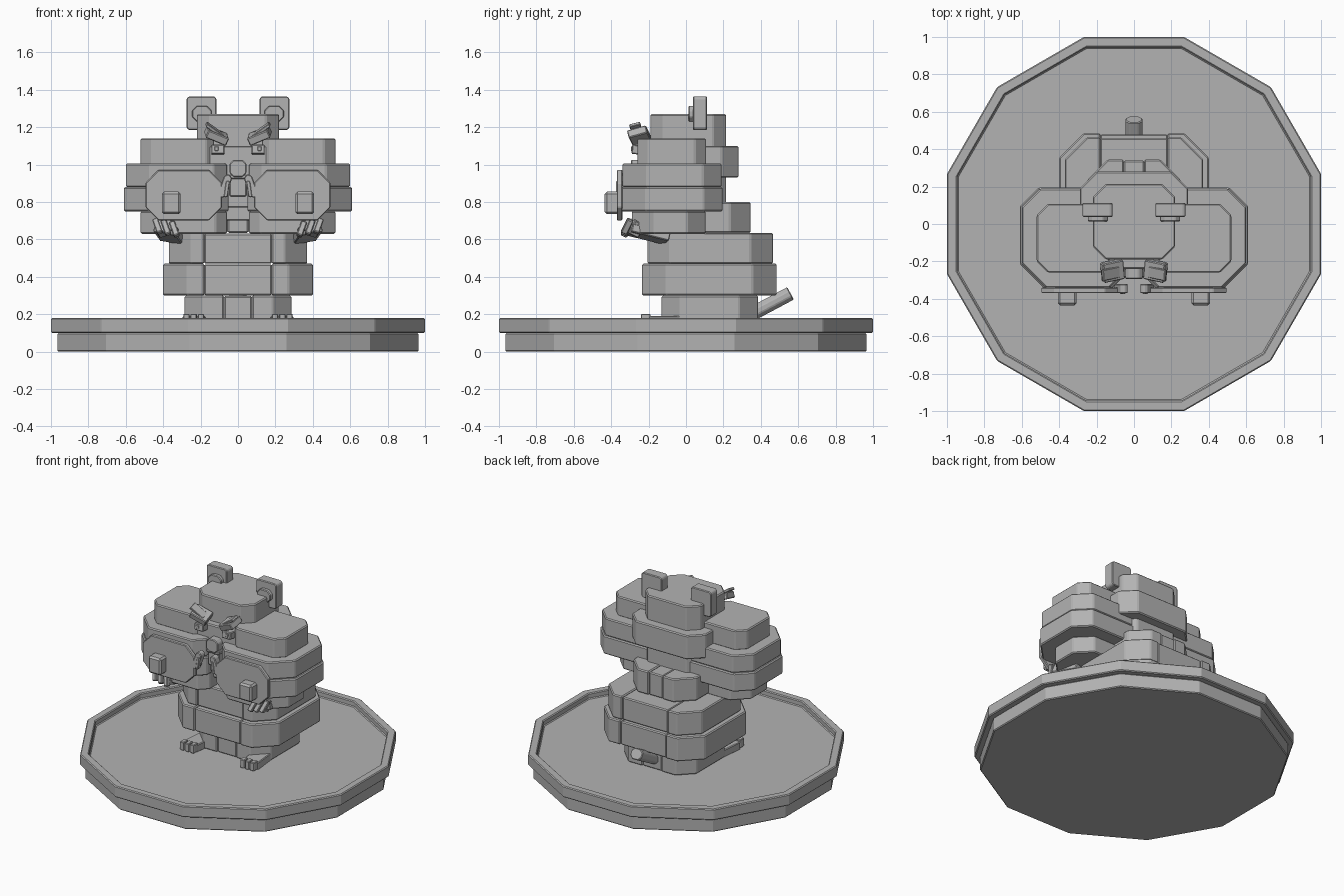
import bpy
import bmesh
import math
from mathutils import Vector

cube = bpy.data.objects.get("Cube")
if cube:
    bpy.data.objects.remove(cube, do_unlink=True)

GREY = (0.45, 0.45, 0.45, 1)
mat = bpy.data.materials.new("plain_grey")
mat.use_nodes = True
mat.diffuse_color = GREY
mat.node_tree.nodes["Principled BSDF"].inputs["Base Color"].default_value = GREY


def prism(name, outline, low, high, bevel=0.007, mirror=False):
    """Extrude a flat outline upward from low to high."""
    bm = bmesh.new()
    face = bm.faces.new([bm.verts.new((x, y, low)) for x, y in outline])
    top = bmesh.ops.extrude_face_region(bm, geom=[face])["geom"]
    bmesh.ops.translate(bm, vec=(0, 0, high - low),
                        verts=[v for v in top if isinstance(v, bmesh.types.BMVert)])
    bmesh.ops.recalc_face_normals(bm, faces=bm.faces)
    mesh = bpy.data.meshes.new(name)
    bm.to_mesh(mesh)
    bm.free()
    mesh.materials.append(mat)
    obj = bpy.data.objects.new(name, mesh)
    bpy.context.collection.objects.link(obj)
    if bevel:
        mod = obj.modifiers.new("soft_edges", 'BEVEL')
        mod.width = bevel
        mod.segments = 1
    if mirror:
        mod = obj.modifiers.new("mirror", 'MIRROR')
        mod.mirror_object = axis
    return obj


def cut_rect(x0, x1, y0, y1, fl=0, fr=0, br=0, bl=0):
    """Rectangle whose front/back left/right corners are cut by the given sizes."""
    pts = []
    for x, y, sx, sy, c in ((x0, y0, 1, 1, fl), (x1, y0, -1, 1, fr),
                            (x1, y1, -1, -1, br), (x0, y1, 1, -1, bl)):
        pair = [(x, y + sy * c), (x + sx * c, y)] if c else [(x, y)]
        pts += pair if sx == sy else pair[::-1]
    return pts


def slab(name, xs, ys, zs, cuts=(0, 0, 0, 0), mirror=False, bevel=0.007):
    return prism(name, cut_rect(*xs, *ys, *cuts), *zs, bevel, mirror)


def block(name, centre, size, rot=(0, 0, 0), corner=0, bevel=0.005, mirror=True):
    """Box about its own centre, turned by degrees; corner cuts are seen along local z."""
    a, b, c = (s / 2 for s in size)
    obj = prism(name, cut_rect(-a, a, -b, b, *[corner] * 4), -c, c, bevel, mirror)
    obj.location = centre
    obj.rotation_euler = [math.radians(r) for r in rot]
    return obj


def ring(apothem):
    r = apothem / math.cos(math.pi / 12)
    return [(r * math.cos(math.pi / 12 + k * math.pi / 6),
             r * math.sin(math.pi / 12 + k * math.pi / 6)) for k in range(12)]


axis = bpy.data.objects.new("mirror_axis", None)
axis.hide_render = True
bpy.context.collection.objects.link(axis)

# Twelve-sided stand with a sunken floor
prism("stand_foot", ring(0.965), 0, 0.1, 0.006)
rim = prism("stand_rim", ring(1.0), 0.1, 0.18, 0)
bm = bmesh.new()
bm.from_mesh(rim.data)
lid = max(bm.faces, key=lambda f: f.calc_center_median().z)
bmesh.ops.inset_region(bm, faces=[lid], thickness=0.055, use_even_offset=True)
hole = bmesh.ops.extrude_face_region(bm, geom=[lid])["geom"]
bmesh.ops.translate(bm, vec=(0, 0, -0.04),
                    verts=[v for v in hole if isinstance(v, bmesh.types.BMVert)])
bmesh.ops.delete(bm, geom=[lid], context='FACES') if lid.is_valid else None
bmesh.ops.recalc_face_normals(bm, faces=bm.faces)
bm.to_mesh(rim.data)
bm.free()
rim.modifiers.new("soft_edges", 'BEVEL').width = 0.006

# Stacked body tiers: side pieces, with a centre strip set in a little
tiers = (("hips", 0.075, 0.285, -0.13, 0.385, 0.14, 0.3, 0.1),
         ("belly", 0.18, 0.4, -0.235, 0.485, 0.3, 0.47, 0.13),
         ("chest", 0.18, 0.37, -0.205, 0.465, 0.47, 0.635, 0.12),
         ("hump", 0.055, 0.25, -0.12, 0.345, 0.635, 0.8, 0.11))
for name, inner, outer, front, back, low, high, cut in tiers:
    slab(name + "_side", (inner, outer), (front, back), (low, high), (0, cut, cut, 0), True)
    slab(name + "_centre", (-inner, inner), (front + 0.006, back - 0.006), (low, high - 0.003))

# Head
slab("head_cap", (-0.22, 0.22), (-0.19, 0.215), (0.7, 1.27), (0.07,) * 4)
slab("head_back", (-0.29, 0.29), (0.0, 0.28), (0.93, 1.1), (0, 0, 0.09, 0.09))
slab("face_panel", (-0.17, 0.17), (-0.24, 0.1), (0.77, 1.1))
slab("jaw", (0.06, 0.52), (-0.29, 0.105), (0.63, 0.752), (0.06, 0.12, 0.1, 0), True)
slab("cheek_lower", (0.05, 0.61), (-0.345, 0.195), (0.75, 0.88), (0.07, 0.13, 0.1, 0), True)
slab("cheek_upper", (0.06, 0.6), (-0.34, 0.19), (0.88, 1.005), (0.07, 0.13, 0.1, 0), True)
slab("temple", (0.13, 0.52), (-0.26, 0.108), (1.0, 1.14), (0.04, 0.06, 0.06, 0), True)

# Ears
block("ear", (0.195, 0.075, 1.275), (0.16, 0.18, 0.075), (90, 0, 0), 0.012)
block("ear_inner", (0.193, 0.03, 1.272), (0.105, 0.085, 0.035), (90, 0, 0), 0.025)

# Eyes, brows, nose, mouth
block("eye", (0.108, -0.262, 1.08), (0.07, 0.055, 0.05), (-6, 0, 0))
block("pupil", (0.115, -0.29, 1.085), (0.022, 0.01, 0.022), bevel=0.002)
block("brow", (0.115, -0.25, 1.155), (0.12, 0.105, 0.045), (17, -22, -12))
block("brow_tuft", (0.125, -0.265, 1.185), (0.11, 0.06, 0.018), (17, -35, -12), bevel=0.003)
block("nose", (0, -0.265, 0.98), (0.09, 0.09, 0.06), (90, 0, 0), 0.02, mirror=False)
block("mouth", (0, -0.255, 0.88), (0.09, 0.04, 0.1), mirror=False)
block("lip", (0, -0.262, 0.935), (0.1, 0.05, 0.025), mirror=False)
block("whisker_tooth", (0.07, -0.345, 0.885), (0.045, 0.13, 0.05), (90, -20, 0), 0.015)
block("whisker_tooth_tip", (0.06, -0.358, 0.87), (0.022, 0.09, 0.03), (90, -8, 0), 0.006)

# Cheek pads with a stud on each
block("cheek_pad", (0.29, -0.355, 0.837), (0.41, 0.27, 0.03), (90, 0, 0), 0.07)
block("pad_stud", (0.357, -0.395, 0.795), (0.1, 0.08, 0.12), bevel=0.012)

# Arms and fingers
block("arm", (0.37, -0.2, 0.628), (0.13, 0.21, 0.045), (-14, -10, 12))
block("wrist", (0.39, -0.27, 0.665), (0.09, 0.06, 0.08), (-25, 15, 10))
for k in range(3):
    block(f"finger_{k}", (0.34 + 0.045 * k, -0.315, 0.655 + 0.008 * k),
          (0.032, 0.035, 0.085), (-25, 20, 0))

# Feet and toes
block("foot", (0.23, -0.11, 0.163), (0.115, 0.2, 0.055), (0, 0, 6), 0.015)
for k in range(3):
    block(f"toe_{k}", (0.198 + 0.039 * k, -0.215, 0.172), (0.033, 0.05, 0.06), corner=0.006)

# Tail
block("tail", (0, 0.462, 0.26), (0.09, 0.075, 0.22), (-62, 0, 0), 0.022, mirror=False)
